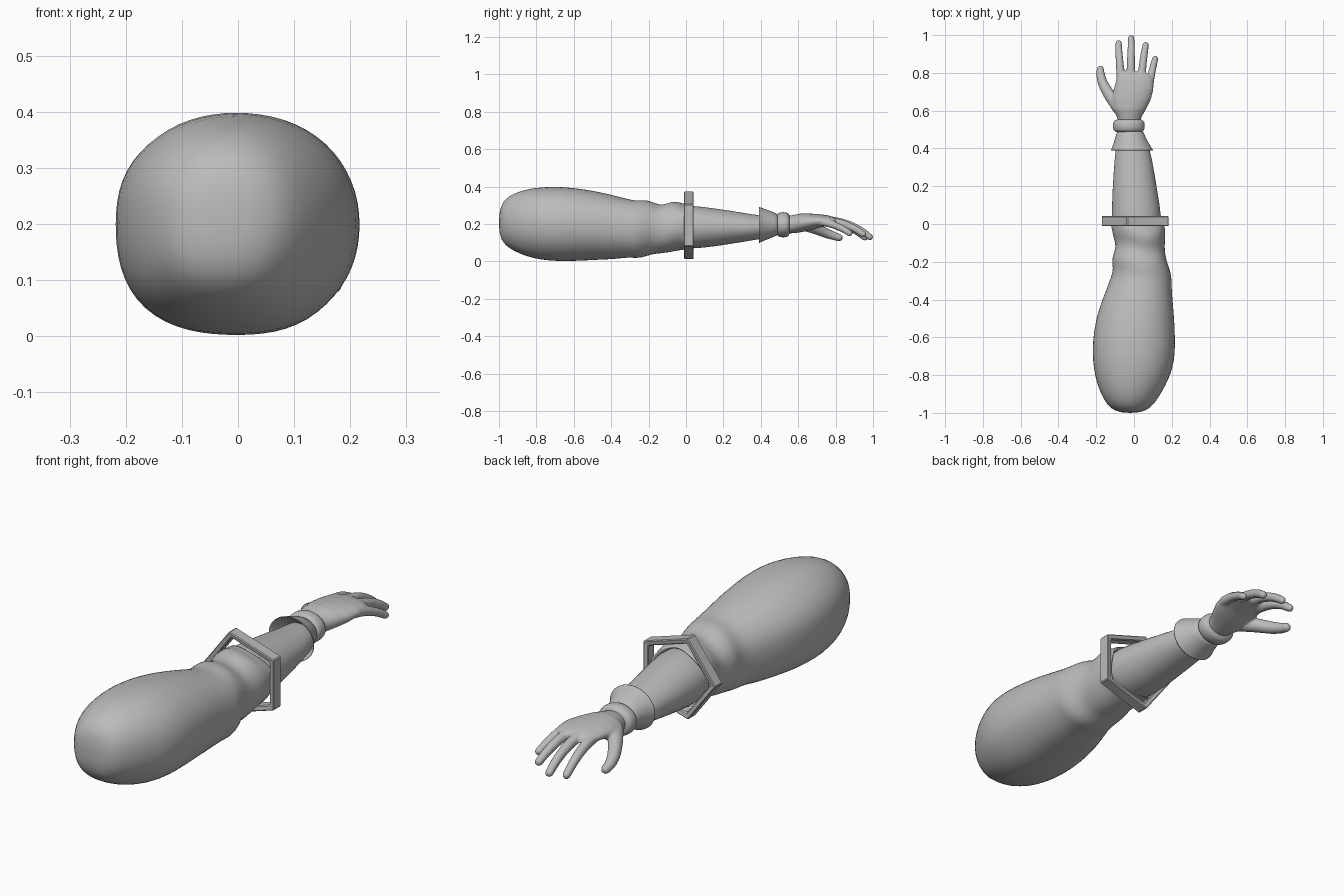
import bpy, bmesh, math
from mathutils import Vector

grey = bpy.data.materials.new("plain grey")
grey.diffuse_color = (0.5, 0.5, 0.5, 1)


def finish(name, bm, smooth=True):
    bmesh.ops.recalc_face_normals(bm, faces=bm.faces)
    me = bpy.data.meshes.new(name)
    bm.to_mesh(me)
    bm.free()
    me.materials.append(grey)
    for p in me.polygons:
        p.use_smooth = smooth
    ob = bpy.data.objects.new(name, me)
    bpy.context.collection.objects.link(ob)
    return ob


def loft(bm, rows, n=32, caps=(True, True), wrap=False, square=0.0, wave=None):
    """Skin rows of (y, x left, x right, z bottom, z top) along y."""
    rings = []
    for i, (y, xl, xr, zb, zt) in enumerate(rows):
        ring = []
        for k in range(n):
            a = 2 * math.pi * k / n
            c, s = math.cos(a), math.sin(a)
            e = 2 + square * (0.4 + max(0, math.cos(a - math.radians(225))))
            r = (abs(c) ** e + abs(s) ** e) ** (-1 / e)
            dy = wave(i, a) if wave else 0
            ring.append(bm.verts.new(((xl + xr) / 2 + r * c * (xr - xl) / 2, y + dy,
                                      (zb + zt) / 2 + r * s * (zt - zb) / 2)))
        rings.append(ring)
    pairs = list(zip(rings, rings[1:])) + ([(rings[-1], rings[0])] if wrap else [])
    for p, q in pairs:
        for k in range(n):
            j = (k + 1) % n
            bm.faces.new((p[k], p[j], q[j], q[k]))
    if caps[0]:
        bm.faces.new(rings[0])
    if caps[1]:
        bm.faces.new(rings[-1])


def lofted(name, rows, **kw):
    bm = bmesh.new()
    loft(bm, rows, **kw)
    ob = finish(name, bm)
    m = ob.modifiers.new("smooth", 'SUBSURF')
    m.levels = m.render_levels = 1
    return ob


# Billowing sleeve with gathered folds and an uneven hem
sleeve = [
    (-1.0, -.05, .01, .17, .24), (-.99, -.10, .06, .12, .30), (-.965, -.135, .095, .085, .335),
    (-.92, -.165, .13, .055, .365), (-.85, -.195, .17, .025, .387), (-.77, -.213, .205, .008, .398),
    (-.68, -.221, .219, .0, .401), (-.57, -.214, .217, .003, .39), (-.47, -.192, .211, .009, .373),
    (-.38, -.16, .202, .012, .352), (-.31, -.132, .199, .022, .333), (-.27, -.118, .198, .017, .325),
    (-.23, -.11, .185, .022, .328), (-.19, -.118, .17, .038, .325), (-.15, -.108, .163, .042, .305),
    (-.11, -.095, .163, .047, .303), (-.07, -.105, .166, .055, .32), (-.03, -.114, .163, .062, .318),
    (.0, -.12, .16, .065, .305), (.025, -.124, .158, .06, .308), (.02, -.112, .146, .072, .295),
    (-.03, -.10, .135, .085, .285)]
lofted("sleeve", sleeve, caps=(True, False), square=0.4,
       wave=lambda i, a: .02 * math.sin(3 * a + 1) * max(0, 1 - abs(i - 18) / 7))

# Tapering forearm
lofted("forearm", [(-.08, -.115, .148, .07, .30), (.03, -.118, .147, .066, .30),
                   (.15, -.116, .128, .079, .284), (.28, -.108, .107, .1, .265),
                   (.40, -.098, .085, .12, .243), (.52, -.08, .04, .14, .24)])

# Flared cuff, hollow on the elbow side
lofted("cuff", [(.46, -.085, .06, .135, .235), (.40, -.112, .09, .11, .28), (.388, -.122, .102, .098, .292),
                (.392, -.123, .103, .097, .293), (.40, -.118, .095, .103, .288), (.44, -.104, .071, .12, .275),
                (.475, -.095, .055, .133, .26), (.50, -.088, .046, .142, .248)], caps=(False, True))

# Wrist band
lofted("wrist_band", [(.485, -.085, .035, .15, .24), (.49, -.105, .05, .135, .256), (.505, -.112, .057, .128, .264),
                      (.535, -.112, .057, .128, .264), (.55, -.105, .05, .135, .256), (.555, -.08, .03, .155, .24)])

# Five-sided hollow bangle with one flat side facing +x
bm = bmesh.new()
bangle = []
for y, r in ((-.008, .168), (-.012, .197), (.042, .197), (.038, .168)):
    bangle.append([bm.verts.new((.024 + r * math.cos(math.radians(36 + 72 * k)), y,
                                 .193 + .965 * r * math.sin(math.radians(36 + 72 * k)))) for k in range(5)])
for i in range(4):
    p, q = bangle[i], bangle[(i + 1) % 4]
    for k in range(5):
        bm.faces.new((p[k], p[(k + 1) % 5], q[(k + 1) % 5], q[k]))
ring = finish("pentagon_bangle", bm, smooth=False)
bev = ring.modifiers.new("bevel", 'BEVEL')
bev.width = .004
bev.segments = 1

# Hand: palm loft plus fingers as chains of spheres, fused by remeshing
bm = bmesh.new()
loft(bm, [(.53, -.082, .03, .15, .24), (.57, -.092, .042, .15, .248), (.61, -.112, .066, .155, .256),
          (.66, -.118, .09, .165, .256), (.71, -.108, .103, .18, .253), (.76, -.096, .1, .189, .246),
          (.79, -.085, .085, .196, .238), (.805, -.06, .06, .205, .23)], n=24)


def finger(pts, r0, r1, steps=9):
    pts = [Vector(p) for p in pts]
    for i in range(len(pts) - 1):
        p0, p1, p2 = pts[max(i - 1, 0)], pts[i], pts[i + 1]
        p3 = pts[min(i + 2, len(pts) - 1)]
        for k in range(steps + 1):
            t = k / steps
            p = 0.5 * (2 * p1 + (p2 - p0) * t + (2 * p0 - 5 * p1 + 4 * p2 - p3) * t * t
                       + (3 * p1 - p0 - 3 * p2 + p3) * t ** 3)
            g = (i + t) / (len(pts) - 1)
            geo = bmesh.ops.create_icosphere(bm, subdivisions=2, radius=r0 + (r1 - r0) * g)
            bmesh.ops.translate(bm, verts=geo['verts'], vec=p)


finger([(-.068, .74, .215), (-.074, .83, .198), (-.079, .9, .168), (-.081, .957, .128)], .025, .018)
finger([(-.018, .75, .222), (-.016, .85, .203), (-.015, .93, .168), (-.015, .984, .13)], .025, .018)
finger([(.036, .74, .219), (.045, .83, .203), (.054, .9, .175), (.062, .948, .145)], .024, .018)
finger([(.078, .71, .214), (.09, .78, .198), (.103, .84, .172), (.113, .875, .15)], .023, .017)
finger([(-.085, .62, .2), (-.128, .68, .18), (-.162, .74, .155), (-.176, .785, .138), (-.178, .82, .127)], .036, .02)
hand = finish("hand", bm)
m = hand.modifiers.new("fuse", 'REMESH')
m.mode = 'VOXEL'
m.voxel_size = .006
m.use_smooth_shade = True
s = hand.modifiers.new("soften", 'SMOOTH')
s.factor = .5
s.iterations = 6
